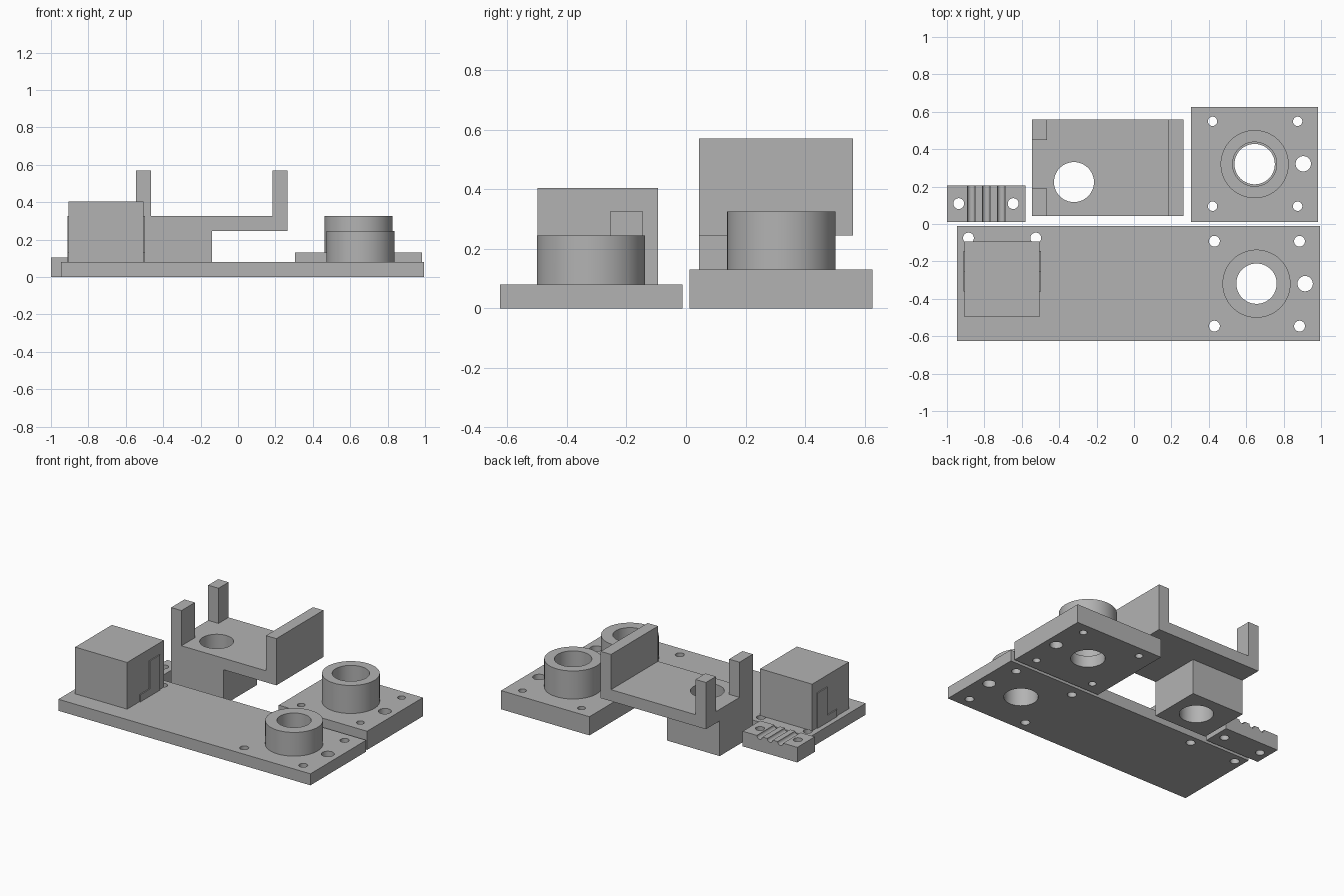
import bpy, math

if "Cube" in bpy.data.objects:
    bpy.data.objects.remove(bpy.data.objects["Cube"])

grey = bpy.data.materials.new("plain grey")
grey.diffuse_color = (0.45, 0.45, 0.45, 1)
grey.use_nodes = True
grey.node_tree.nodes["Principled BSDF"].inputs["Base Color"].default_value = grey.diffuse_color


def box(name, x0, x1, y0, y1, z0, z1):
    bpy.ops.mesh.primitive_cube_add(size=1, location=((x0+x1)/2, (y0+y1)/2, (z0+z1)/2))
    ob = bpy.context.object
    ob.name = name
    ob.scale = (x1-x0, y1-y0, z1-z0)
    bpy.ops.object.transform_apply(location=True, rotation=True, scale=True)
    ob.data.materials.append(grey)
    return ob


def cylinder(name, x, y, z0, z1, r, along_y=False, sides=64):
    """Upright cylinder; with along_y it is horizontal, z0 is its axis height and z1 its length."""
    bpy.ops.mesh.primitive_cylinder_add(
        vertices=sides, radius=r, depth=z1 if along_y else z1-z0,
        location=(x, y, z0 if along_y else (z0+z1)/2),
        rotation=(math.pi/2 if along_y else 0, 0, 0))
    ob = bpy.context.object
    ob.name = name
    bpy.ops.object.transform_apply(location=True, rotation=True, scale=True)
    ob.data.materials.append(grey)
    return ob


def combine(ob, others, mode):
    for other in others:
        bpy.context.view_layer.objects.active = ob
        m = ob.modifiers.new("bool", 'BOOLEAN')
        m.operation, m.object, m.solver = mode, other, 'EXACT'
        bpy.ops.object.modifier_apply(modifier=m.name)
        bpy.data.objects.remove(other)


def holes(spots):
    return [cylinder("cutter", x, y, -0.1, 0.7, r, sides=48) for x, y, r in spots]


def finish(ob):
    bpy.ops.object.select_all(action='DESELECT')
    ob.select_set(True)
    bpy.context.view_layer.objects.active = ob
    bpy.ops.object.shade_smooth_by_angle(angle=math.radians(30))


# Long base plate with a round bearing boss and screw holes
base = box("base_plate", -0.945, 0.995, -0.625, -0.012, 0, 0.08)
combine(base, [cylinder("boss", 0.655, -0.319, 0.04, 0.245, 0.182)], 'UNION')
combine(base, holes([(0.655, -0.319, 0.108), (0.915, -0.319, 0.041),
                     (-0.885, -0.075, 0.029), (-0.525, -0.075, 0.029)]
                    + [(x, y, 0.029) for x in (0.43, 0.885) for y in (-0.092, -0.546)]),
        'DIFFERENCE')
finish(base)

# Solid block on the base, with a thin L-shaped rib on each side
box("motor_block", -0.905, -0.505, -0.498, -0.094, 0.08, 0.405)
for side, x0, x1 in (("left", -0.912, -0.904), ("right", -0.506, -0.498)):
    rib = box(side + "_rib", x0, x1, -0.255, -0.145, 0.08, 0.325)
    combine(rib, [box("foot", x0, x1, -0.36, -0.2, 0.08, 0.13)], 'UNION')

# Square cover plate with a taller boss; the boss bore is slightly wider
cover = box("cover_plate", 0.305, 0.985, 0.012, 0.626, 0, 0.13)
combine(cover, [cylinder("boss", 0.645, 0.32, 0.06, 0.325, 0.182)], 'UNION')
combine(cover, holes([(0.645, 0.32, 0.108), (0.905, 0.322, 0.041)]
                     + [(x, y, 0.025) for x in (0.42, 0.875) for y in (0.095, 0.549)])
        + [cylinder("cutter", 0.645, 0.32, 0.08, 0.5, 0.118)], 'DIFFERENCE')
finish(cover)

# Carriage: end walls on a flat tray, a notch in the left wall, a bored block below
carriage = box("carriage", -0.545, 0.265, 0.043, 0.56, 0.245, 0.57)
combine(carriage, [box("cutter", -0.465, 0.185, -0.1, 0.7, 0.325, 0.8),
                   box("cutter", -0.7, -0.4, 0.19, 0.45, 0.325, 0.8)], 'DIFFERENCE')
combine(carriage, [box("lower_block", -0.545, -0.14, 0.043, 0.408, 0, 0.28)], 'UNION')
combine(carriage, holes([(-0.321, 0.224, 0.107)]), 'DIFFERENCE')
finish(carriage)

# Small belt clamp with three round grooves and two screw holes
clamp = box("belt_clamp", -1.0, -0.58, 0.012, 0.205, 0, 0.105)
combine(clamp, holes([(-0.937, 0.109, 0.029), (-0.646, 0.109, 0.029)])
        + [cylinder("cutter", x, 0.11, 0.105, 0.5, 0.021, True, 32)
           for x in (-0.87, -0.79, -0.71)], 'DIFFERENCE')
finish(clamp)
